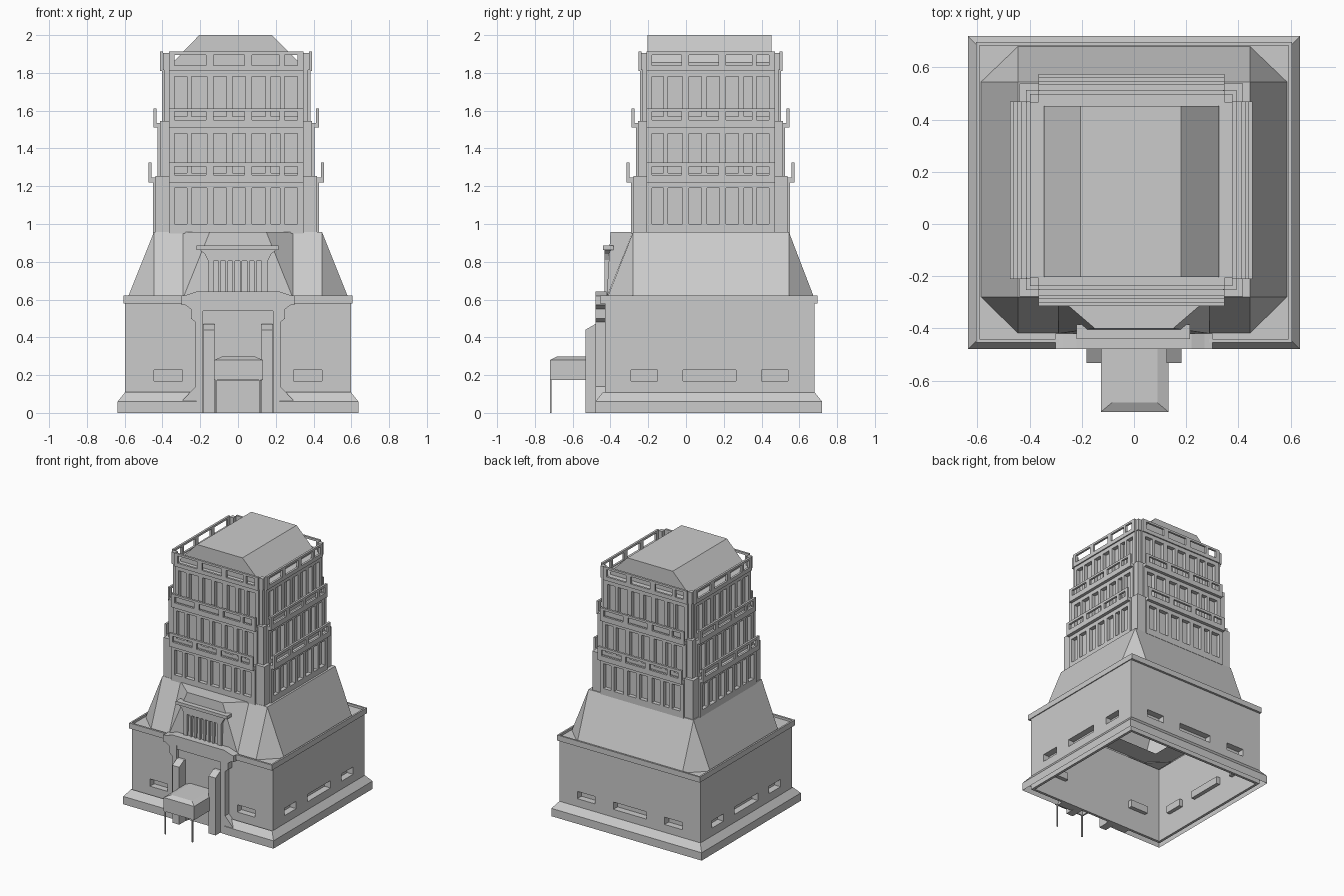
import bpy, bmesh, math
from mathutils import Vector

if "Cube" in bpy.data.objects:
    bpy.data.objects.remove(bpy.data.objects["Cube"])

stone = bpy.data.materials.new("pale grey stone")
stone.diffuse_color = (0.6, 0.6, 0.6, 1)
stone.use_nodes = True
stone.node_tree.nodes["Principled BSDF"].inputs["Base Color"].default_value = stone.diffuse_color


def make(name, faces):
    """Mesh object from lists of face corner points."""
    bm = bmesh.new()
    for f in faces:
        bm.faces.new([bm.verts.new(p) for p in f])
    bmesh.ops.remove_doubles(bm, verts=bm.verts, dist=1e-4)
    bmesh.ops.dissolve_degenerate(bm, edges=bm.edges, dist=1e-5)
    bmesh.ops.recalc_face_normals(bm, faces=bm.faces)
    me = bpy.data.meshes.new(name)
    bm.to_mesh(me)
    bm.free()
    me.materials.append(stone)
    ob = bpy.data.objects.new(name, me)
    bpy.context.collection.objects.link(ob)
    return ob


def loft(name, rings, closed=True, bottom=False, top=False):
    faces = []
    for a, b in zip(rings, rings[1:]):
        n = len(a)
        for i in range(n if closed else n - 1):
            j = (i + 1) % n
            faces.append([a[i], a[j], b[j], b[i]])
    if bottom:
        faces.append(rings[0])
    if top:
        faces.append(rings[-1])
    return make(name, faces)


def rect(x0, x1, y0, y1, z):
    return [(x0, y0, z), (x1, y0, z), (x1, y1, z), (x0, y1, z)]


def box(name, x0, x1, y0, y1, z0, z1):
    return loft(name, [rect(x0, x1, y0, y1, z0), rect(x0, x1, y0, y1, z1)], True, True, True)


def prism_y(name, prof, y0, y1):
    """Extrude an (x, z) outline along y."""
    return loft(name, [[(x, y0, z) for x, z in prof], [(x, y1, z) for x, z in prof]], True, True, True)


def side_map(k, cx, cy):
    """(along, outward, up) to world for front, right, back, left."""
    return [lambda u, d, z: (cx + u, cy - d, z), lambda u, d, z: (cx + d, cy + u, z),
            lambda u, d, z: (cx - u, cy + d, z), lambda u, d, z: (cx - d, cy - u, z)][k]


def grille(name, put, u0, u1, holes, z0, z1, hz0, hz1, d0, d1):
    """Slab with a row of rectangular through holes."""
    us = sorted({u0, u1} | {u for h in holes for u in h})
    zs = sorted({z0, hz0, hz1, z1})
    nu, nz = len(us) - 1, len(zs) - 1

    def solid(i, j):
        if not (0 <= i < nu and 0 <= j < nz):
            return False
        mu, mz = (us[i] + us[i + 1]) / 2, (zs[j] + zs[j + 1]) / 2
        return not (hz0 < mz < hz1 and any(a < mu < b for a, b in holes))
    faces = []
    for i in range(nu):
        for j in range(nz):
            if not solid(i, j):
                continue
            c = [(us[i], zs[j]), (us[i + 1], zs[j]), (us[i + 1], zs[j + 1]), (us[i], zs[j + 1])]
            for d in (d0, d1):
                faces.append([put(u, d, z) for u, z in c])
            for e, (di, dj) in enumerate([(0, -1), (1, 0), (0, 1), (-1, 0)]):
                if not solid(i + di, j + dj):
                    a, b = c[e], c[(e + 1) % 4]
                    faces.append([put(a[0], d0, a[1]), put(b[0], d0, b[1]),
                                  put(b[0], d1, b[1]), put(a[0], d1, a[1])])
    return make(name, faces)


# base plinth, open at the doorway
def plinth_ring(i, z):
    x, y0, y1 = 0.637 - i, -0.48 + i, 0.72 - i
    return [(0.22, y0, z), (x, y0, z), (x, y1, z), (-x, y1, z), (-x, y0, z), (-0.22, y0, z)]


loft("plinth", [plinth_ring(0, 0), plinth_ring(0, 0.06), plinth_ring(0.04, 0.11)], closed=False)

# base walls with recessed slot windows
WY, HX, HY = 0.125, 0.598, 0.555
for k in range(4):
    put = side_map(k, 0, WY)
    half, d = (HX, HY) if k % 2 == 0 else (HY, HX)
    slots = [(-0.445, -0.295), (-0.14, 0.14), (0.295, 0.445)]
    if k == 0:
        slots.pop(1)
    if k % 2:
        slots = [(-0.415, -0.275), (-0.14, 0.14), (0.275, 0.415)]
    grille("base_wall", put, -half, half, slots, 0, 0.59, 0.17, 0.226, d - 0.02, d)
    for a, b in slots:
        r = [[put(u, dd, z) for u, z in ((a, .17), (b, .17), (b, .226), (a, .226))] for dd in (d - 0.02, d - 0.05)]
        loft("slot_back", r, top=True)

# cornice and roof deck of the base
loft("base_cornice", [rect(-h, h, y0, y1, z) for h, y0, y1, z in (
    (0.59, -0.425, 0.675, 0.58), (0.605, -0.455, 0.697, 0.58), (0.605, -0.455, 0.697, 0.622),
    (0.592, -0.44, 0.684, 0.622), (0.592, -0.44, 0.684, 0.605), (0.43, -0.27, 0.54, 0.605))])

# sloped shoulder with triangular corners
X, Y0, Y1 = 0.445, -0.28, 0.545
low = [(X, -.42, .6), (.588, Y0, .6), (.588, Y1, .6), (X, .682, .6),
       (-X, .682, .6), (-.588, Y1, .6), (-.588, Y0, .6), (-X, -.42, .6)]
high = [(math.copysign(X, x), Y0 if y < 0 else Y1, .957) for x, y, z in low]
loft("shoulder", [low, high])
make("shoulder_top", [rect(-X, X, Y0, Y1, .957)])

# faceted front bay
A, B, C = (.29, -.42, .61), (.15, -.4, .957), (.29, -.28, .957)
m = lambda p: (-p[0], p[1], p[2])
make("front_bay", [[A, m(A), m(B), B], [A, B, C], [m(A), m(B), m(C)], [B, m(B), m(C), C]])

# bay window with slats
front = side_map(0, 0, 0)
gaps = [(-0.13 + i * 0.038, -0.13 + i * 0.038 + 0.026) for i in range(7)]
grille("bay_window", front, -0.16, 0.16, gaps, 0.61, 0.815, 0.64, 0.805, 0.405, 0.432)
prism_y("bay_flare", [(-.16, .81), (.16, .81), (.175, .84), (.2, .862), (-.2, .862), (-.175, .84)], -.432, -.39)
box("bay_cap", -0.22, 0.215, -0.44, -0.385, 0.862, 0.886)

# entrance portal: pylons, wall with door recess, raised crown
for s in (1, -1):
    prism_y("portal_pylon", [(s * x, z) for x, z in (
        (.185, 0), (.31, 0), (.29, .07), (.225, .14), (.225, .48), (.25, .5), (.25, .55), (.285, .575), (.185, .575))],
        -.478, -.42)
    # free pillar with sloped top
    a, b = sorted((s * 0.125, s * 0.183))
    side = [(-.45, 0), (-.533, 0), (-.533, .44), (-.48, .47), (-.45, .47)]
    loft("entrance_pillar", [[(x, y, z) for y, z in side] for x in (a, b)], True, True, True)
    # canopy pole
    box("canopy_pole", s * .115 - .004, s * .115 + .004, -.719, -.711, 0, .18)
grille("portal_wall", front, -0.19, 0.19, [(-0.12, 0.125)], 0, 0.54, 0, 0.17, 0.425, 0.455)
box("portal_lintel", -0.2, 0.2, -0.475, -0.42, 0.54, 0.575)
prism_y("portal_crown", [(-.3, .572), (.3, .572), (.3, .62), (.27, .625), (.22, .642), (-.22, .642), (-.27, .625), (-.3, .62)],
        -.48, -.42)

# entrance canopy, hollow below with a crowned top
loft("entrance_canopy", [rect(-.115, .12, -.71, -.455, .27), rect(-.115, .12, -.71, -.455, .175),
                         rect(-.127, .132, -.72, -.455, .175), rect(-.127, .132, -.72, -.455, .28),
                         rect(-.085, .09, -.685, -.455, .298)], True, True, True)

# tower: three stepped tiers with window panels, piers and balconies
CX, CY = -0.01, 0.13
WIN = [(-.325, -.26), (-.235, -.155), (-.12, -.05), (-.02, .05), (.085, .155), (.185, .232), (.255, .325)]
OPEN = [(-.325, -.16), (-.12, .045), (.085, .23), (.255, .325)]
# bottom, panel top, pier top, window low/high, panel depth, balcony depth, opening low/high, rail top
TIERS = [(.95, 1.22, 1.255, 1.0, 1.19, .44, .465, 1.26, 1.305, 1.325),
         (1.22, 1.51, 1.545, 1.27, 1.48, .415, .438, 1.55, 1.595, 1.612),
         (1.51, 1.81, 1.905, 1.57, 1.78, .393, .402, 1.84, 1.896, 1.912)]
for z0, z1, zp, w0, w1, D, BD, o0, o1, zr in TIERS:
    hx, hy = D - 0.03, D - 0.05
    box("tower_core", CX - hx, CX + hx, CY - hy, CY + hy, z0, z1 + 0.015)
    for sx in (1, -1):
        for sy in (1, -1):
            xs = sorted((CX + sx * .352, CX + sx * (D - .012)))
            ys = sorted((CY + sy * .336, CY + sy * (D - .032)))
            if zp > 1.9:
                # slim finial on the top corners
                fx, fy = CX + sx * .372, CY + sy * .352
                box("corner_finial", fx - .016, fx + .016, fy - .016, fy + .016, 1.815, zp)
                box("corner_pier", *xs, *ys, z0, 1.83)
            else:
                box("corner_pier", *xs, *ys, z0, zp)
    for k in range(4):
        put = side_map(k, CX, CY)
        f, off = (1, 0.02) if k % 2 == 0 else (0.955, 0)
        sc = lambda row: [(a * f, b * f) for a, b in row]
        h, d, bd = .356 * f, D - off, BD - off
        grille("window_panel", put, -h, h, sc(WIN), z0, z1, w0, w1, d - .03, d)
        grille("balcony_rail", put, -h, h, sc(OPEN), z1, zr, o0, o1, bd - .016, bd)
        grille("balcony_floor", put, -h, h, [], z1, z1 + .025, z1, z1 + .025, d - .06, bd - .016)

# hipped roof block, running front to back
prism_y("roof_block", [(-.345, 1.815), (.325, 1.815), (.325, 1.855), (.18, 2.0), (-.205, 2.0), (-.345, 1.855)], -.203, .453)
